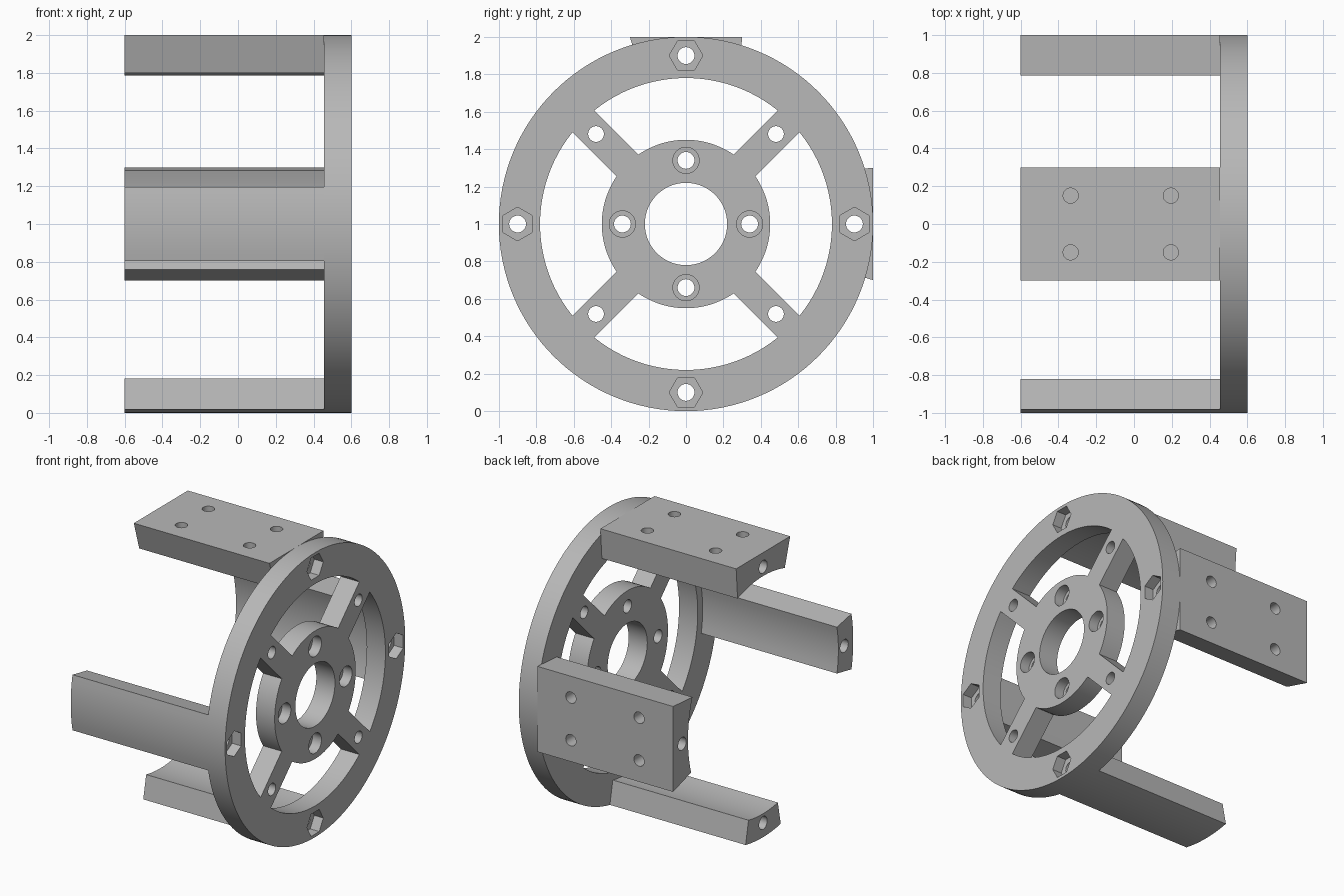
import bpy, bmesh
from math import sin, cos, asin, radians, pi

if "Cube" in bpy.data.objects:
    bpy.data.objects.remove(bpy.data.objects["Cube"], do_unlink=True)

BACK, FACE, END = 0.455, 0.6, -0.6     # plate back, plate face, free arm end
RIM_IN, HUB, BORE = 0.78, 0.45, 0.22   # plate radii
ARM_IN, SCREW = 0.835, 0.9             # arm inner radius, screw circle
QUARTERS = [k * pi / 2 for k in range(4)]

grey = bpy.data.materials.new("light_grey")
grey.use_nodes = True
grey.diffuse_color = (0.48, 0.48, 0.48, 1)
grey.node_tree.nodes["Principled BSDF"].inputs["Base Color"].default_value = grey.diffuse_color


def arc(r, a, b, n):
    """Points (y, z) on a circle about the axis, angle measured from the top."""
    return [(r * sin(a + (b - a) * i / n), r * cos(a + (b - a) * i / n)) for i in range(n + 1)]


def circle(r, centre=(0, 0), n=32, turn=0.0):
    return [(centre[0] + y, centre[1] + z) for y, z in arc(r, turn, turn + 2 * pi, n)[:-1]]


def polar(r, a):
    return (r * sin(a), r * cos(a))


def prisms(name, shapes, axis="x"):
    """One object of extruded outlines; each shape is (points, start, end)."""
    bm = bmesh.new()
    place = {"x": lambda p, d: (d, p[0], 1 + p[1]),
             "y": lambda p, d: (p[0], d, 1 + p[1]),
             "z": lambda p, d: (p[0], p[1], 1 + d)}[axis]
    for pts, start, end in shapes:
        low = [bm.verts.new(place(p, start)) for p in pts]
        high = [bm.verts.new(place(p, end)) for p in pts]
        bm.faces.new(low)
        bm.faces.new(high)
        for i in range(len(pts)):
            j = (i + 1) % len(pts)
            bm.faces.new((low[i], low[j], high[j], high[i]))
    bmesh.ops.recalc_face_normals(bm, faces=bm.faces)
    mesh = bpy.data.meshes.new(name)
    bm.to_mesh(mesh)
    bm.free()
    mesh.materials.append(grey)
    obj = bpy.data.objects.new(name, mesh)
    bpy.context.collection.objects.link(obj)
    return obj


def finish(obj, cutters):
    """Subtract the cutters, then shade with sharp edges."""
    bpy.ops.object.select_all(action="DESELECT")
    obj.select_set(True)
    bpy.context.view_layer.objects.active = obj
    for cutter in cutters:
        mod = obj.modifiers.new("cut", "BOOLEAN")
        mod.operation, mod.solver, mod.object = "DIFFERENCE", "EXACT", cutter
        bpy.ops.object.modifier_apply(modifier=mod.name)
        bpy.data.objects.remove(cutter, do_unlink=True)
    bpy.ops.object.shade_smooth_by_angle(angle=radians(30))


# Spoked plate: four windows between spokes, bore and screw holes
def window(turn):
    spoke = 0.082
    outer, inner = (pi / 4 - asin(spoke / r) for r in (RIM_IN, HUB))
    return arc(RIM_IN, turn - outer, turn + outer, 24) + arc(HUB, turn + inner, turn - inner, 16)


outlines = [circle(BORE, n=64)]
for q in QUARTERS:
    outlines += [window(q),
                 circle(0.045, polar(SCREW, q)),
                 circle(0.045, polar(0.34, q)),
                 circle(0.042, polar(0.68, q + pi / 4))]
through = prisms("through_cutter", [(o, 0.3, 0.8) for o in outlines])

# Round counterbores on the hub and hexagonal nut pockets on the rim
pockets = []
for q in QUARTERS:
    pockets.append((circle(0.07, polar(0.34, q)), FACE - 0.07, 0.8))
    pockets.append((circle(0.09, polar(SCREW, q), 6, q + pi / 2), FACE - 0.07, 0.8))
plate = prisms("spoked_plate", [(circle(1, n=128), BACK, FACE)])
finish(plate, [through, prisms("pocket_cutter", pockets)])


# Arms, each with a screw hole along its length
def screw_cutter(turn):
    return prisms("screw_cutter", [(circle(0.045, polar(SCREW, turn)), -0.8, 0.8)])


half = radians(11.25)
for name, q in (("bottom_arm", pi), ("front_arm", -pi / 2)):
    outline = arc(1, q - half, q + half, 8) + arc(ARM_IN, q + half, q - half, 8)
    finish(prisms(name, [(outline, END, BACK)]), [screw_cutter(q)])

# Flat mounting pads with four blind holes in the outer face
pad = [(-0.3, 1), (0.3, 1)] + arc(ARM_IN, radians(19.9), radians(-16.7), 14)
swapped = [(z, y) for y, z in pad]
spots = [(x, s) for x in (-0.335, 0.195) for s in (-0.15, 0.15)]
for name, outline, axis, q in (("top_pad_arm", pad, "z", 0), ("back_pad_arm", swapped, "y", pi / 2)):
    holes = prisms("pad_hole_cutter", [(circle(0.04, s), 0.88, 1.1) for s in spots], axis)
    finish(prisms(name, [(outline, END, BACK)]), [screw_cutter(q), holes])
